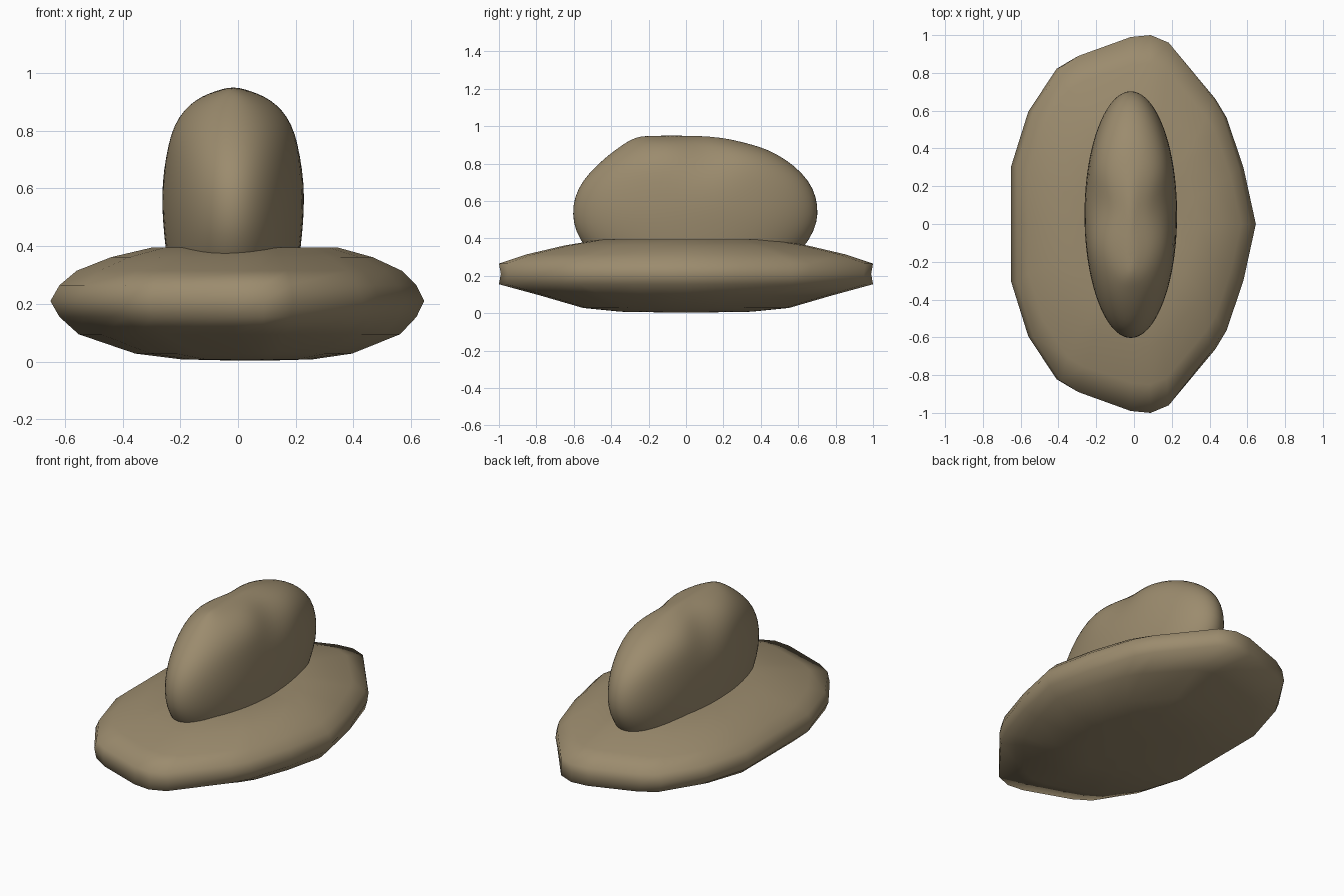
import bpy, bmesh, math

cube = bpy.data.objects.get("Cube")
if cube:
    bpy.data.objects.remove(cube)

felt = bpy.data.materials.new("tan_felt")
felt.use_nodes = True
colour = (0.33, 0.26, 0.155, 1)
felt.diffuse_color = colour
felt.node_tree.nodes["Principled BSDF"].inputs["Base Color"].default_value = colour
felt.node_tree.nodes["Principled BSDF"].inputs["Roughness"].default_value = 0.9


def loft(name, rings):
    """Skin a stack of equal rings, bottom to top, and close both ends."""
    bm = bmesh.new()
    loops = [[bm.verts.new(p) for p in ring] for ring in rings]
    n = len(loops[0])
    for low, high in zip(loops, loops[1:]):
        for i in range(n):
            j = (i + 1) % n
            bm.faces.new((low[i], low[j], high[j], high[i]))
    bm.faces.new(loops[0][::-1])
    bm.faces.new(loops[-1])
    bmesh.ops.recalc_face_normals(bm, faces=bm.faces)
    mesh = bpy.data.meshes.new(name)
    bm.to_mesh(mesh)
    bm.free()
    mesh.materials.append(felt)
    mesh.shade_smooth()
    obj = bpy.data.objects.new(name, mesh)
    bpy.context.collection.objects.link(obj)
    return obj


# Brim: angular outline (front half, mirrored to the back) swept through a lens section
front = [(-.65, -.31), (-.56, -.6), (-.41, -.83), (-.31, -.89), (-.02, -.99),
         (.09, -1), (.19, -.96), (.43, -.67), (.49, -.57), (.58, -.3)]
outline = front + [(.645, 0)] + [(x, -y) for x, y in reversed(front)] + [(-.65, 0)]
# x scale, y scale, height
section = [(.1, .1, .004), (.35, .35, .008), (.58, .55, .028), (.86, .78, .095),
           (.955, 1, .155), (1, .99, .21), (.955, 1, .265), (.87, .85, .315),
           (.7, .65, .362), (.5, .45, .395), (.3, .25, .385), (.1, .1, .38)]
loft("brim", [[(x * sx + .05 * (1 - sx), y * sy, z) for x, y in outline]
              for sx, sy, z in section])

# Crown: oval levels with the upper sides pinched in the middle
# height, front end, back end, half width
levels = [(.25, -.46, .55, .21), (.35, -.54, .63, .23), (.44, -.595, .69, .24),
          (.53, -.61, .71, .247), (.62, -.6, .70, .246), (.71, -.555, .66, .242),
          (.79, -.48, .58, .234), (.85, -.41, .49, .207), (.89, -.355, .4, .17),
          (.92, -.31, .28, .12), (.938, -.27, .2, .065), (.95, -.225, .06, .02)]
SIDES = 40


def crown_ring(z, y0, y1, width):
    ring = []
    pinch = .3 * min(1, max(0, (z - .68) / .22))
    for k in range(SIDES):
        a = 2 * math.pi * k / SIDES
        y = (y0 + y1) / 2 + (y1 - y0) / 2 * math.sin(a)
        squeeze = 1 - pinch * math.exp(-((y - .1) / .15) ** 2)
        ring.append((-.017 + width * squeeze * math.cos(a), y, z))
    return ring


crown = loft("crown", [crown_ring(*level) for level in levels])
smooth = crown.modifiers.new("soften", "SUBSURF")
smooth.levels = smooth.render_levels = 1
